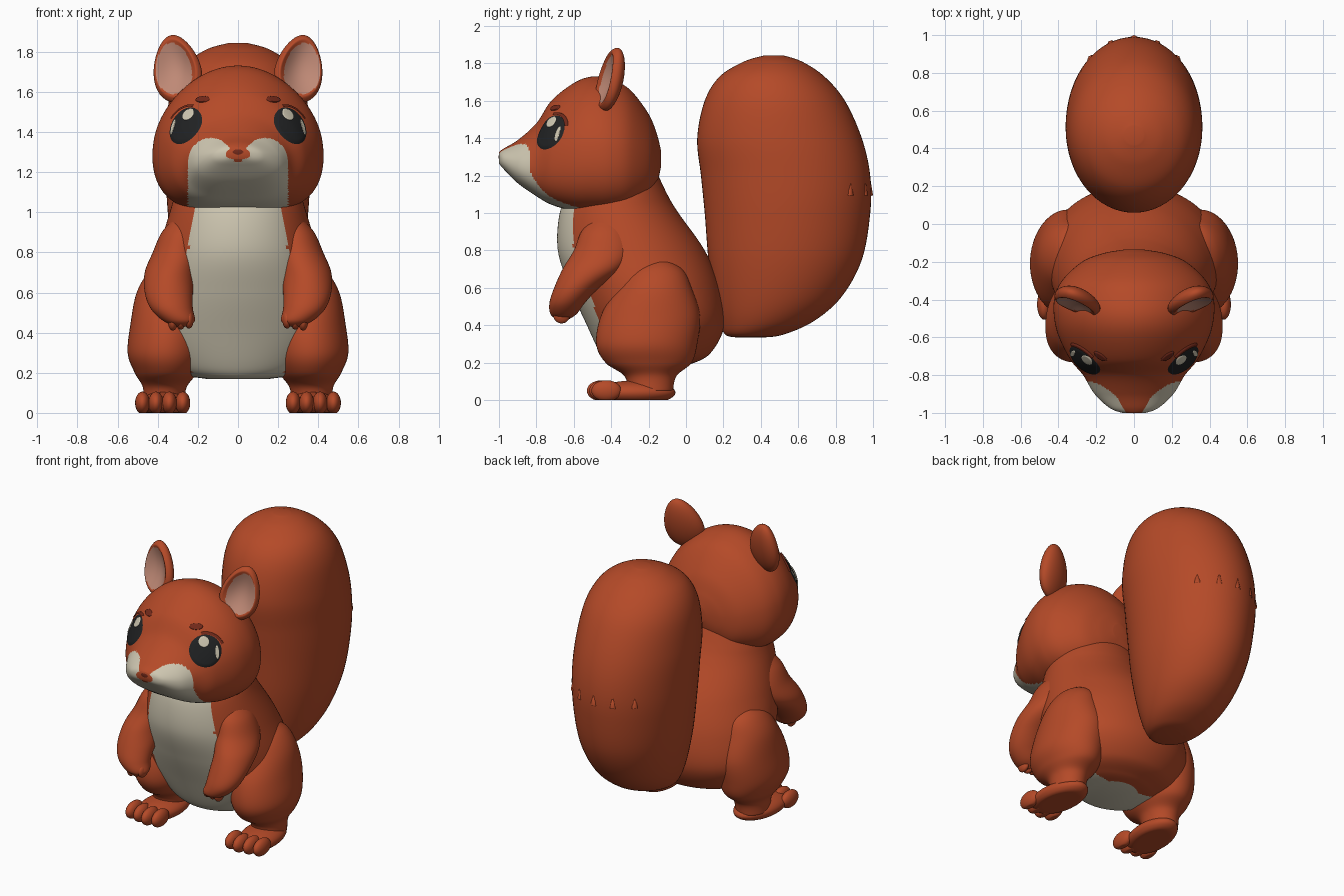
import bpy, bmesh, math
from mathutils import Vector, Matrix
from mathutils.bvhtree import BVHTree

if "Cube" in bpy.data.objects:
    bpy.data.objects.remove(bpy.data.objects["Cube"])


def material(name, rgb):
    m = bpy.data.materials.new(name)
    m.use_nodes = True
    m.diffuse_color = (*rgb, 1)
    bsdf = m.node_tree.nodes["Principled BSDF"]
    bsdf.inputs["Base Color"].default_value = (*rgb, 1)
    bsdf.inputs["Roughness"].default_value = 0.8
    return m


FUR = material("russet fur", (0.46, 0.068, 0.021))
CREAM = material("cream fur", (0.62, 0.57, 0.44))
BLACK = material("eye black", (0.015, 0.016, 0.017))
PINK = material("inner ear pink", (0.52, 0.25, 0.18))
DARK = material("dark russet", (0.17, 0.022, 0.010))


def finish(bm, name, mats, rule=None, mirror=False, recalc=True):
    """Turn a bmesh into a smooth object, painting faces by a rule."""
    if recalc:
        bmesh.ops.recalc_face_normals(bm, faces=bm.faces)
    for f in bm.faces:
        f.smooth = True
        if rule:
            f.material_index = int(rule(f.calc_center_median()))
    mesh = bpy.data.meshes.new(name)
    bm.to_mesh(mesh)
    bm.free()
    for m in mats:
        mesh.materials.append(m)
    ob = bpy.data.objects.new(name, mesh)
    bpy.context.collection.objects.link(ob)
    if mirror:
        ob.modifiers.new("Mirror", 'MIRROR').use_mirror_merge = False
    return ob


def spline(rows, steps):
    """Smooth in-between rows through the given ones."""
    out = []
    for i in range(len(rows) - 1):
        a, b, c, d = (rows[min(max(i + k, 0), len(rows) - 1)] for k in (-1, 0, 1, 2))
        for s in range(steps):
            t = s / steps
            out.append([q + 0.5 * t * (r - p + t * (2*p - 5*q + 4*r - e + t * (3*(q - r) + e - p)))
                        for p, q, r, e in zip(a, b, c, d)])
    return out + [list(rows[-1])]


def loft(rows, steps=8, n=64, along_y=False, egg=0.0, low=1.0):
    """Skin rings given as (position, centre u, centre v, radius u, radius v)."""
    bm = bmesh.new()
    rings = []
    for p, cu, cv, ru, rv in spline(rows, steps):
        ring = []
        for i in range(n):
            t = math.tau * i / n
            c, s = math.cos(t), math.sin(t)
            if s < 0:
                c = math.copysign(abs(c) ** low, c)
            u, v = cu + ru * c * (1 - egg * s), cv + rv * s
            ring.append(bm.verts.new((u, p, v) if along_y else (u, v, p)))
        rings.append(ring)
    for a, b in zip(rings, rings[1:]):
        for i in range(n):
            j = (i + 1) % n
            bm.faces.new((a[i], a[j], b[j], b[i]))
    bm.faces.new(rings[0])
    bm.faces.new(rings[-1])
    return bm


def span(rows):
    """(position, low edge, high edge, half width) to centred loft rows."""
    return [(p, 0, (a + b) / 2, w, (b - a) / 2) for p, a, b, w in rows]


def ball(bm, centre, radii, turn=0.0):
    m = Matrix.Translation(centre) @ Matrix.Rotation(turn, 4, 'Z') @ Matrix.Diagonal((*radii, 1))
    return bmesh.ops.create_uvsphere(bm, u_segments=32, v_segments=20, radius=1, matrix=m)["verts"]


# Body with a cream belly
def belly(c):
    return abs(c.x) < 0.20 + 0.09 * min(1, (1.08 - c.z) / 0.5) and c.y < (-0.1 if c.z < 0.2 else -0.35)


body = span([(0.17, -0.38, -0.05, 0.16), (0.19, -0.42, 0.02, 0.27), (0.25, -0.46, 0.13, 0.37),
             (0.4, -0.53, 0.205, 0.46), (0.6, -0.62, 0.185, 0.45), (0.8, -0.685, 0.10, 0.40),
             (1.0, -0.675, -0.04, 0.34), (1.1, -0.62, -0.10, 0.31), (1.25, -0.5, -0.17, 0.25)])
finish(loft(body, 12, 144), "body", [FUR, CREAM], belly)


# Head with a two-lobed cream muzzle
def muzzle(c):
    x = abs(c.x)
    lobe = ((x - 0.135) / 0.115) ** 2 + ((c.z - 1.25) / 0.12) ** 2 < 1
    return c.y < -0.57 and (lobe or (x < 0.25 and c.z < 1.25))


head = span([(-1.0, 1.265, 1.325, 0.06), (-0.975, 1.235, 1.345, 0.125), (-0.9, 1.16, 1.39, 0.205),
             (-0.8, 1.09, 1.48, 0.265), (-0.72, 1.045, 1.6, 0.33), (-0.6, 1.01, 1.695, 0.39),
             (-0.5, 1.0, 1.73, 0.415), (-0.4, 1.0, 1.715, 0.415), (-0.3, 1.02, 1.66, 0.375),
             (-0.2, 1.08, 1.53, 0.27), (-0.155, 1.16, 1.42, 0.16), (-0.135, 1.24, 1.34, 0.05)])
head_bm = loft(head, 12, 160, along_y=True, egg=0.15, low=0.6)
bmesh.ops.recalc_face_normals(head_bm, faces=head_bm.faces)
head_tree = BVHTree.FromBMesh(head_bm)
finish(head_bm, "head", [FUR, CREAM], muzzle)

nose = bmesh.new()
for v in ball(nose, (0, 0, 0), (0.085, 0.035, 0.042)):
    if v.co.z < 0:
        v.co.x *= 1 + v.co.z * 16
    v.co += Vector((0, -0.967, 1.3))
finish(nose, "nose", [DARK])

# Tail with small fur tufts behind
tail = span([(0.335, 0.27, 0.42, 0.06), (0.35, 0.21, 0.52, 0.14), (0.42, 0.18, 0.68, 0.21),
             (0.55, 0.15, 0.83, 0.27), (0.75, 0.12, 0.94, 0.32), (1.0, 0.10, 0.985, 0.35),
             (1.2, 0.08, 0.985, 0.36), (1.4, 0.06, 0.94, 0.36), (1.6, 0.10, 0.85, 0.335),
             (1.73, 0.18, 0.74, 0.27), (1.81, 0.31, 0.62, 0.16), (1.843, 0.42, 0.52, 0.05)])
finish(loft(tail), "tail", [FUR])
tufts = bmesh.new()
for k in range(-2, 3):
    a = math.pi / 2 + k * 0.35
    place = Matrix.Translation((0.345 * math.cos(a), 0.53 + 0.445 * math.sin(a), 1.17))
    bmesh.ops.create_cone(tufts, segments=8, radius1=0.025, radius2=0, depth=0.15, matrix=place)
finish(tufts, "tail_tufts", [FUR])

# Legs and feet
leg = [(0.76, 0.33, -0.15, 0.03, 0.03), (0.7, 0.335, -0.16, 0.11, 0.14), (0.6, 0.345, -0.17, 0.16, 0.2),
       (0.45, 0.35, -0.19, 0.185, 0.265), (0.3, 0.36, -0.21, 0.19, 0.27), (0.2, 0.36, -0.2, 0.155, 0.23),
       (0.13, 0.365, -0.19, 0.11, 0.14), (0.05, 0.37, -0.19, 0.1, 0.12)]
finish(loft(leg), "legs", [FUR], mirror=True)

feet = bmesh.new()
ball(feet, (0.37, -0.27, 0.04), (0.125, 0.215, 0.065), 0.1)
for k in range(4):
    ball(feet, (0.275 + 0.067 * k, -0.45 + 0.012 * abs(k - 1), 0.05), (0.037, 0.08, 0.056))
for v in feet.verts:
    v.co.z = max(v.co.z, 0)
finish(feet, "feet", [FUR], mirror=True)

# Arms and fingers
arm = [(0.98, 0.27, -0.42, 0.04, 0.07), (0.9, 0.28, -0.43, 0.1, 0.13), (0.8, 0.305, -0.44, 0.12, 0.16),
       (0.7, 0.34, -0.5, 0.125, 0.16), (0.6, 0.345, -0.585, 0.12, 0.12), (0.52, 0.33, -0.635, 0.105, 0.095),
       (0.46, 0.295, -0.655, 0.08, 0.07), (0.43, 0.28, -0.66, 0.03, 0.03)]
finish(loft(arm), "arms", [FUR], mirror=True)
fingers = bmesh.new()
for k in range(3):
    ball(fingers, (0.245 + 0.04 * k, -0.665, 0.465 - 0.005 * k), (0.024, 0.045, 0.045))
finish(fingers, "fingers", [FUR], mirror=True)

# Cupped ears, pink inside
ear = bmesh.new()
bmesh.ops.create_uvsphere(ear, u_segments=48, v_segments=48, radius=1,
                          matrix=Matrix.Rotation(math.pi / 2, 4, 'X'))
inner = set()
for f in ear.faces:
    c = f.calc_center_median()
    if c.y < 0 and math.hypot(c.x - 0.08, c.z) < 0.75:
        inner.add(f)
for v in ear.verts:
    r = math.hypot(v.co.x, v.co.z)
    if v.co.y < 0 and r < 0.85:
        v.co.y += 1.15 * (1 - (r / 0.85) ** 2)
    v.co.x *= 1 - 0.22 * v.co.z
for f in ear.faces:
    f.material_index = int(f in inner)
ear.transform(Matrix.Translation((0.305, -0.405, 1.715)) @ Matrix.Rotation(0.28, 4, 'Z')
              @ Matrix.Rotation(0.24, 4, 'Y') @ Matrix.Rotation(-0.2, 4, 'X')
              @ Matrix.Diagonal((0.122, 0.062, 0.175, 1)))
finish(ear, "ears", [FUR, PINK], mirror=True)


# Eye details laid on the head surface
EYE = Vector((0.26, -0.72, 1.43))
OUT = Vector((0.68, -0.7, 0.2)).normalized()
SIDE = Vector((0, 0, 1)).cross(OUT).normalized()
UP = OUT.cross(SIDE)


def plate(name, mat, u, v, ru, rv, lift, inner_r=0.0, start=0.0, end=360.0):
    bm = bmesh.new()
    grid = []
    for i in range(9):
        r = inner_r + (1 - inner_r) * i / 8
        row = []
        for k in range(41):
            a = math.radians(start + (end - start) * k / 40)
            p = EYE + SIDE * (u + ru * r * math.cos(a)) + UP * (v + rv * r * math.sin(a))
            hit = head_tree.ray_cast(p + OUT * 0.4, -OUT)[0] or p
            row.append(bm.verts.new(hit + OUT * (lift if i < 8 else 0)))
        grid.append(row)
    for a, b in zip(grid, grid[1:]):
        for k in range(40):
            bm.faces.new((a[k], b[k], b[k + 1], a[k + 1]))
    bmesh.ops.remove_doubles(bm, verts=bm.verts, dist=1e-5)
    finish(bm, name, [mat], mirror=True, recalc=False)


plate("eyes", BLACK, 0, 0, 0.1, 0.098, 0.006)
plate("eye_glints", CREAM, -0.008, 0.058, 0.036, 0.034, 0.009)
plate("eye_side_glints", CREAM, 0.07, -0.01, 0.013, 0.045, 0.009)
plate("upper_lids", DARK, 0, 0, 0.122, 0.115, 0.009, 0.87, 20, 100)
plate("brows", DARK, -0.045, 0.145, 0.04, 0.018, 0.007)
